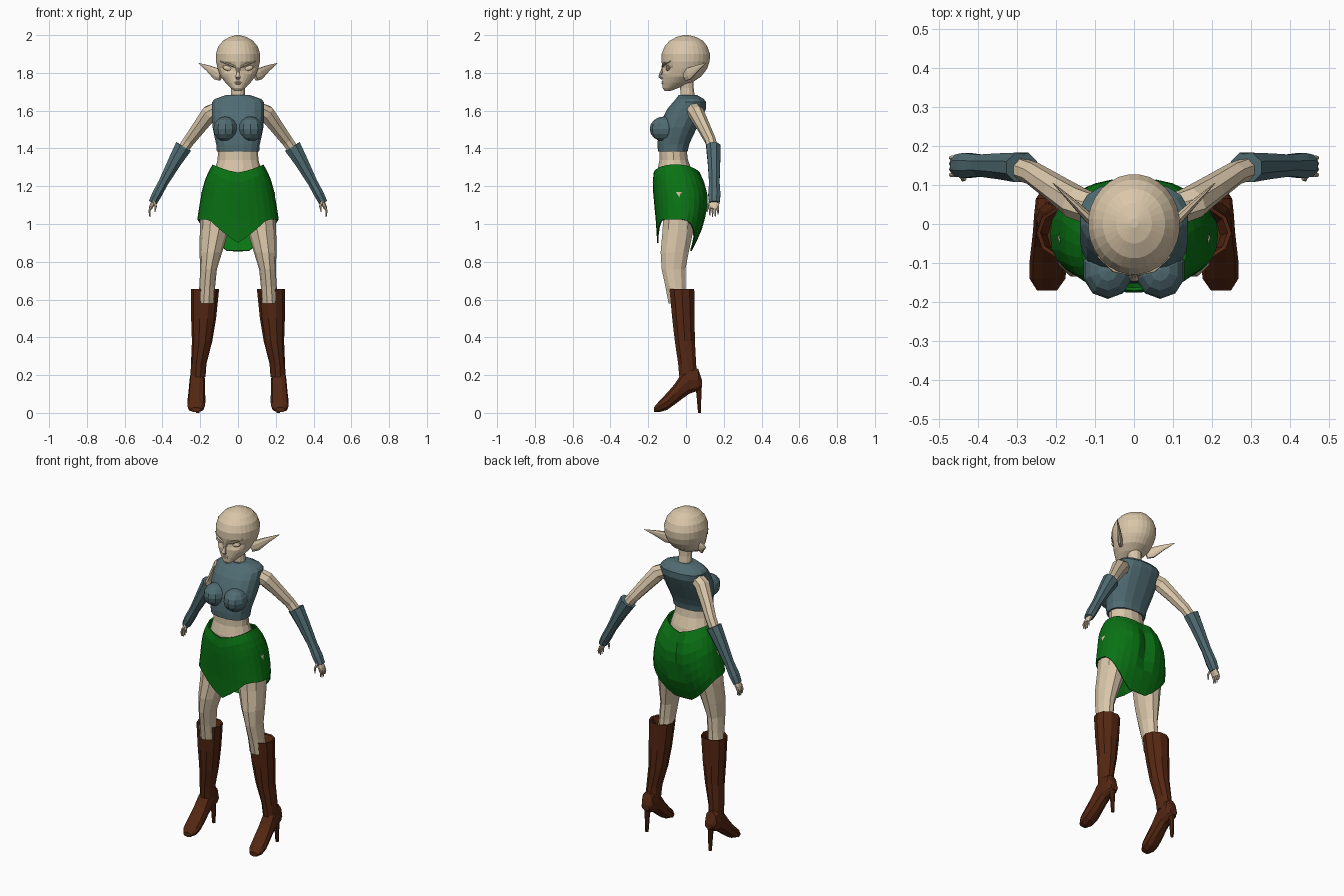
import bpy, bmesh, math
from mathutils import Vector, Matrix


def material(name, rgb):
    m = bpy.data.materials.new(name)
    m.diffuse_color = (*rgb, 1)
    return m


SKIN = material("skin", (0.70, 0.57, 0.40))
SLATE = material("slate cloth", (0.08, 0.15, 0.17))
GREEN = material("green cloth", (0.003, 0.17, 0.007))
BROWN = material("brown leather", (0.09, 0.02, 0.006))


def finish(name, bm, mat, mirror=False):
    bmesh.ops.recalc_face_normals(bm, faces=bm.faces)
    me = bpy.data.meshes.new(name)
    bm.to_mesh(me)
    bm.free()
    me.materials.append(mat)
    ob = bpy.data.objects.new(name, me)
    bpy.context.collection.objects.link(ob)
    if mirror:
        ob.modifiers.new("mirror", 'MIRROR')
    return ob


def loft(name, rings, mat, mirror=False, cap=True):
    bm = bmesh.new()
    vs = [[bm.verts.new(p) for p in r] for r in rings]
    n = len(vs[0])
    for a, b in zip(vs, vs[1:]):
        for i in range(n):
            j = (i + 1) % n
            bm.faces.new((a[i], a[j], b[j], b[i]))
    if cap:
        bm.faces.new(vs[0])
        bm.faces.new(vs[-1])
    return finish(name, bm, mat, mirror)


def angles(n):
    return [2 * math.pi * (i + 0.5) / n for i in range(n)]


def power(v, p):
    return math.copysign(abs(v) ** p, v)


def hring(cx, cy, z, rx, ry, n=10, p=1.0):
    # horizontal ring, p below 1 makes it boxier
    return [(cx + rx * power(math.sin(a), p), cy - ry * power(math.cos(a), p), z) for a in angles(n)]


def tube(name, pts, radii, mat, n=8, mirror=True, ref=(0, 1, 0)):
    # tube along a path; radii = (along ref, across ref)
    pts = [Vector(p) for p in pts]
    rings = []
    for i, (p, (a, b)) in enumerate(zip(pts, radii)):
        t = (pts[min(i + 1, len(pts) - 1)] - pts[max(i - 1, 0)]).normalized()
        v = t.cross(Vector(ref)).normalized()
        u = v.cross(t)
        rings.append([p + u * a * math.cos(k) + v * b * math.sin(k) for k in angles(n)])
    return loft(name, rings, mat, mirror)


def ball(name, loc, size, mat, tilt=0, seg=12, mirror=True):
    bm = bmesh.new()
    m = Matrix.Translation(loc) @ Matrix.Rotation(tilt, 4, 'Y') @ Matrix.Diagonal((*size, 1))
    bmesh.ops.create_uvsphere(bm, u_segments=seg, v_segments=8, radius=1, matrix=m)
    return finish(name, bm, mat, mirror)


def sample(rows, z):
    # interpolate rows (z, ...) at height z
    rows = sorted(rows)
    z = min(max(z, rows[0][0]), rows[-1][0])
    for a, b in zip(rows, rows[1:]):
        if z <= b[0]:
            f = (z - a[0]) / (b[0] - a[0])
            return [p + (q - p) * f for p, q in zip(a, b)][1:]


# head: half width, front y, back y by height, with eye sockets pressed in
HEAD = [(1.703, .018, -.112, -.085), (1.72, .038, -.124, -.04), (1.75, .068, -.126, .035),
        (1.78, .092, -.125, .08), (1.82, .108, -.125, .112), (1.86, .117, -.13, .126),
        (1.90, .118, -.13, .128), (1.94, .105, -.114, .114), (1.97, .08, -.088, .09),
        (1.99, .046, -.05, .054), (2.0, .01, -.01, .014)]
levels = [1.703, 1.72, 1.735, 1.75, 1.765, 1.78, 1.795, 1.81, 1.825, 1.84, 1.86,
          1.88, 1.90, 1.92, 1.94, 1.957, 1.97, 1.982, 1.99, 2.0]
rings = []
for z in levels:
    w, f, b = sample(HEAD, z)
    ring = []
    for x, y, _ in hring(0, (f + b) / 2, z, w, (b - f) / 2, 28):
        d = ((abs(x) - .052) / .038) ** 2 + ((z - 1.825) / .024) ** 2
        if d < 1 and y < 0:
            y += .018 * (1 - d)
        ring.append((x, y, z))
    rings.append(ring)
loft("head", rings, SKIN)

# face details and ears
ball("eye", (.053, -.094, 1.824), (.029, .013, .014), SKIN, tilt=-.25)
tube("eyebrow", [(.012, -.125, 1.832), (.05, -.117, 1.847), (.092, -.082, 1.862)],
     [(.007, .005), (.008, .006), (.004, .003)], SKIN, 6)
tube("nose", [(0, -.12, 1.83), (0, -.132, 1.80), (0, -.139, 1.78), (0, -.125, 1.768)],
     [(.006, .007), (.008, .009), (.009, .014), (.006, .01)], SKIN, 8, False)
for z, s in ((1.752, .021), (1.743, .016)):
    ball("lip", (0, -.121, z), (s, .009, .005), SKIN, mirror=False)
tube("ear", [(.09, -.005, 1.785), (.115, .015, 1.795), (.155, .055, 1.822), (.208, .105, 1.852)],
     [(.03, .012), (.034, .014), (.019, .009), (.001, .001)], SKIN, 8, ref=(0, 0, 1))
loft("neck", [hring(0, cy, z, r, r, 12) for cy, z, r in
              ((.01, 1.62, .05), (.008, 1.68, .039), (.005, 1.72, .037), (.0, 1.77, .042))], SKIN)

# cropped top: half width, front y, back y by height
TOP = [(1.385, .114, -.15, .01), (1.42, .117, -.152, .018), (1.46, .126, -.15, .035),
       (1.51, .136, -.145, .06), (1.56, .14, -.125, .085), (1.61, .141, -.10, .108),
       (1.645, .14, -.07, .108), (1.662, .125, -.055, .095), (1.682, .066, -.04, .06)]
loft("cropped_top", [hring(0, (f + b) / 2, z, w, (b - f) / 2, 16, .82) for z, w, f, b in TOP], SLATE)
ball("bust", (.067, -.118, 1.503), (.066, .074, .066), SLATE, seg=10)

# bare midriff
loft("midriff", [hring(0, cy, z, rx, ry, 14) for cy, z, rx, ry in
                 ((-.05, 1.20, .135, .10), (-.06, 1.28, .125, .095),
                  (-.065, 1.34, .108, .077), (-.07, 1.41, .105, .073))], SKIN)

# skirt with V waistband and pointed front and back flaps
SKIRT = [(1.315, .135, -.16, .045), (1.25, .17, -.177, .088), (1.18, .19, -.175, .115),
         (1.10, .204, -.168, .117), (1.02, .216, -.16, .102), (.94, .215, -.155, .072),
         (.855, .205, -.15, .03)]
rings = []
for k in range(8):
    ring = []
    for i in range(28):
        a = 2 * math.pi * i / 28
        s, c = abs(math.sin(a)), math.cos(a)
        top = 1.272 + .043 * s
        if c > 0:
            hem = .90 + .125 * min(1, s / .68)
        else:
            hem = .855 + .17 * max(0, (s - .2) / .8) ** 1.3
        z = top + (hem - top) * k / 7
        w, f, b = sample(SKIRT, z)
        y = (f + b) / 2 - (b - f) / 2 * power(c, .85)
        if c < 0 and s < .15 and 1.0 < z < 1.25:
            y -= .02                      # centre crease at the back
        ring.append((w * power(math.sin(a), .85), y, z))
    rings.append(ring)
skirt = loft("skirt", rings, GREEN, cap=False)
sol = skirt.modifiers.new("cloth", 'SOLIDIFY')
sol.thickness = .008

# legs
loft("leg", [hring(*r, n=10) for r in
             ((.11, -.035, 1.17, .085, .085), (.125, -.042, .97, .077, .086),
              (.144, -.06, .85, .06, .078), (.156, -.066, .76, .044, .066),
              (.163, -.056, .67, .042, .056), (.168, -.045, .58, .045, .05))], SKIN, True)

# boots: shaft with hollow rim, foot, heel
loft("boot_shaft", [hring(*r, n=10) for r in
                    ((.172, -.03, .61, .05, .052), (.174, -.022, .652, .066, .06),
                     (.175, -.022, .655, .075, .069), (.182, -.014, .50, .066, .062),
                     (.19, -.006, .38, .054, .056), (.208, .006, .26, .041, .05),
                     (.212, .012, .19, .04, .05))], BROWN, True)
FOOT = [(.086, .135, .17, .025), (.065, .115, .235, .038), (.02, .10, .25, .041),
        (-.02, .072, .215, .042), (-.06, .042, .155, .045), (-.10, .014, .108, .048),
        (-.14, .003, .066, .046), (-.17, .003, .03, .026)]
loft("boot_foot", [[(.213 + .01 * (.08 - y) / .25 + w * math.sin(a), y,
                     (lo + hi) / 2 - (hi - lo) / 2 * power(math.cos(a), .8)) for a in angles(10)]
                   for y, lo, hi, w in FOOT], BROWN, True)
tube("boot_heel", [(.213, .062, .18), (.213, .068, .10), (.213, .072, 0)],
     [(.022, .024), (.014, .015), (.009, .01)], BROWN, 8)

# arms
tube("upper_arm", [(.10, .035, 1.61), (.15, .055, 1.585), (.20, .09, 1.52), (.26, .13, 1.44),
                   (.31, .147, 1.37)],
     [(.042, .042), (.043, .047), (.036, .04), (.03, .033), (.03, .03)], SKIN, 8)
tube("glove", [(.305, .146, 1.375), (.289, .145, 1.408), (.288, .145, 1.41), (.335, .148, 1.33),
               (.395, .15, 1.22), (.43, .15, 1.155), (.452, .15, 1.112)],
     [(.03, .03), (.036, .042), (.041, .049), (.036, .039), (.03, .028), (.035, .028),
      (.03, .024)], SLATE, 8)

# hands
tube("palm", [(.44, .15, 1.13), (.458, .148, 1.095), (.464, .146, 1.08)],
     [(.028, .014), (.028, .012), (.024, .009)], SKIN, 8)
for i in range(4):
    y = .126 + i * .0145
    drop = (.008, 0, .002, .012)[i]
    tube("finger", [(.459, y, 1.095), (.469, y, 1.07), (.466, y, 1.038 + drop)],
         [(.007, .007), (.006, .006), (.003, .003)], SKIN, 6)
tube("thumb", [(.445, .128, 1.12), (.436, .116, 1.095), (.44, .112, 1.065)],
     [(.008, .008), (.007, .007), (.003, .003)], SKIN, 6)
